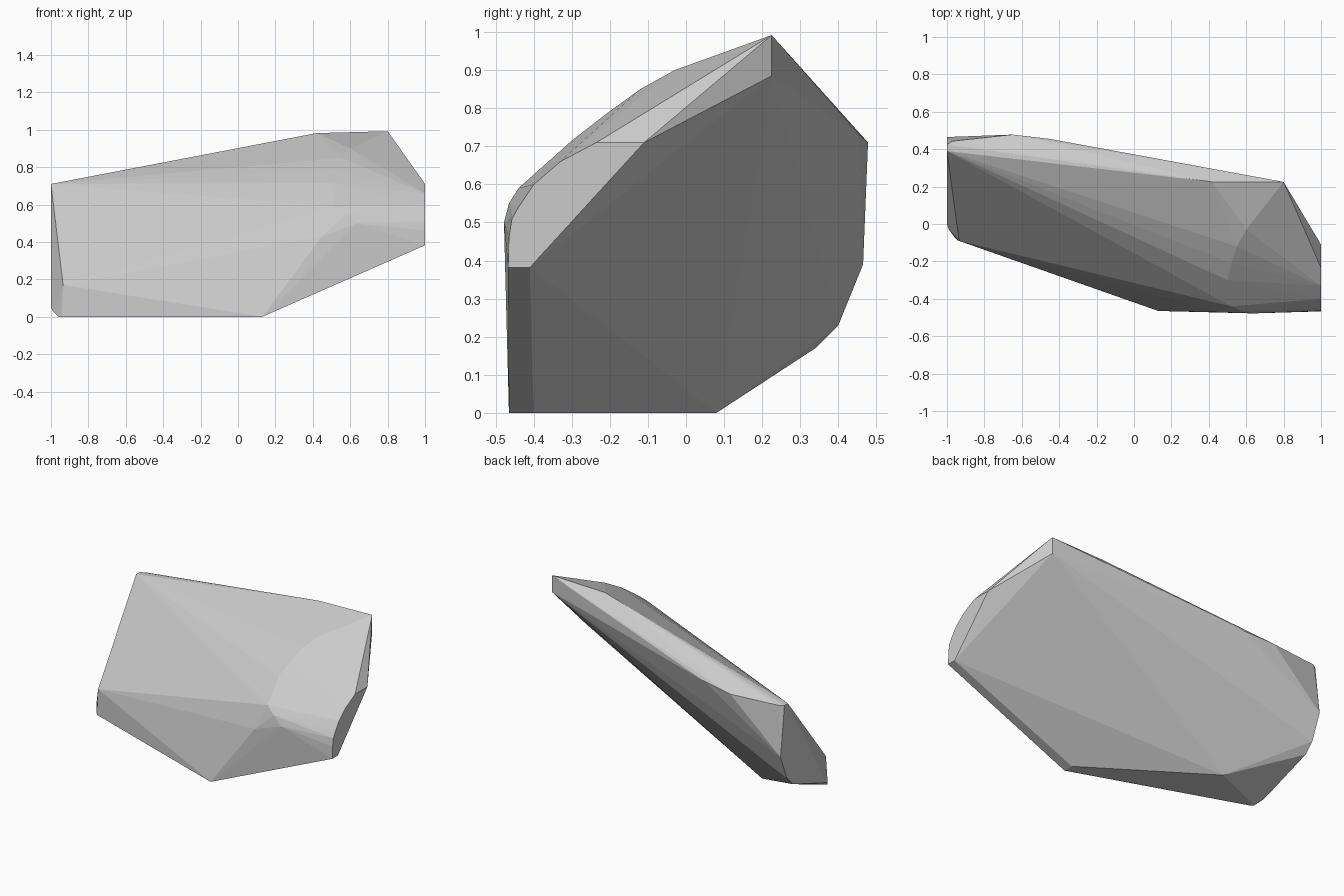
import bpy, bmesh

# Corner points of the faceted slab, grouped by region
top_ridge = [(0.80, 0.225, 0.992), (0.42, 0.225, 0.982), (0.80, 0.225, 0.885)]
left_end = [(-1, 0.39, 0.71), (-1, 0.425, 0.71), (-0.97, 0.443, 0.71),
            (-1, 0.465, 0.39), (-1, 0.40, 0.23), (-1, 0.34, 0.17),
            (-1, 0.0, 0.05), (-0.99, -0.03, 0.03), (-0.935, -0.09, 0.17),
            (-0.942, -0.088, 0.0), (-0.96, -0.07, 0.0)]
back_edge = [(-0.65, 0.478, 0.71), (-0.45, 0.455, 0.73)]
bottom = [(0.13, -0.465, 0), (0.13, -0.40, 0), (-0.60, 0.08, 0)]
right_end = [(1, -0.11, 0.71), (1, -0.235, 0.71), (1, -0.33, 0.66),
             (1, -0.40, 0.60), (1, -0.44, 0.54), (1, -0.457, 0.51),
             (1, -0.465, 0.46), (1, -0.467, 0.382), (1, -0.41, 0.382)]
front_bulge = [(0.60, -0.03, 0.90), (0.55, -0.12, 0.85), (0.52, -0.21, 0.785),
               (0.50, -0.30, 0.715), (0.52, -0.44, 0.59), (0.58, -0.465, 0.55),
               (0.64, -0.478, 0.50), (0.45, -0.472, 0.43)]

# Wrap the corners in one convex rock-like block
bm = bmesh.new()
for p in top_ridge + left_end + back_edge + bottom + right_end + front_bulge:
    bm.verts.new(p)
result = bmesh.ops.convex_hull(bm, input=bm.verts)
loose = [v for v in bm.verts if not v.link_faces]
bmesh.ops.delete(bm, geom=loose, context='VERTS')
bmesh.ops.recalc_face_normals(bm, faces=bm.faces)

mesh = bpy.data.meshes.new("slab")
bm.to_mesh(mesh)
bm.free()
slab = bpy.data.objects.new("slab", mesh)
bpy.context.collection.objects.link(slab)

# Plain grey
grey = bpy.data.materials.new("grey")
grey.diffuse_color = (0.6, 0.6, 0.6, 1)
mesh.materials.append(grey)
